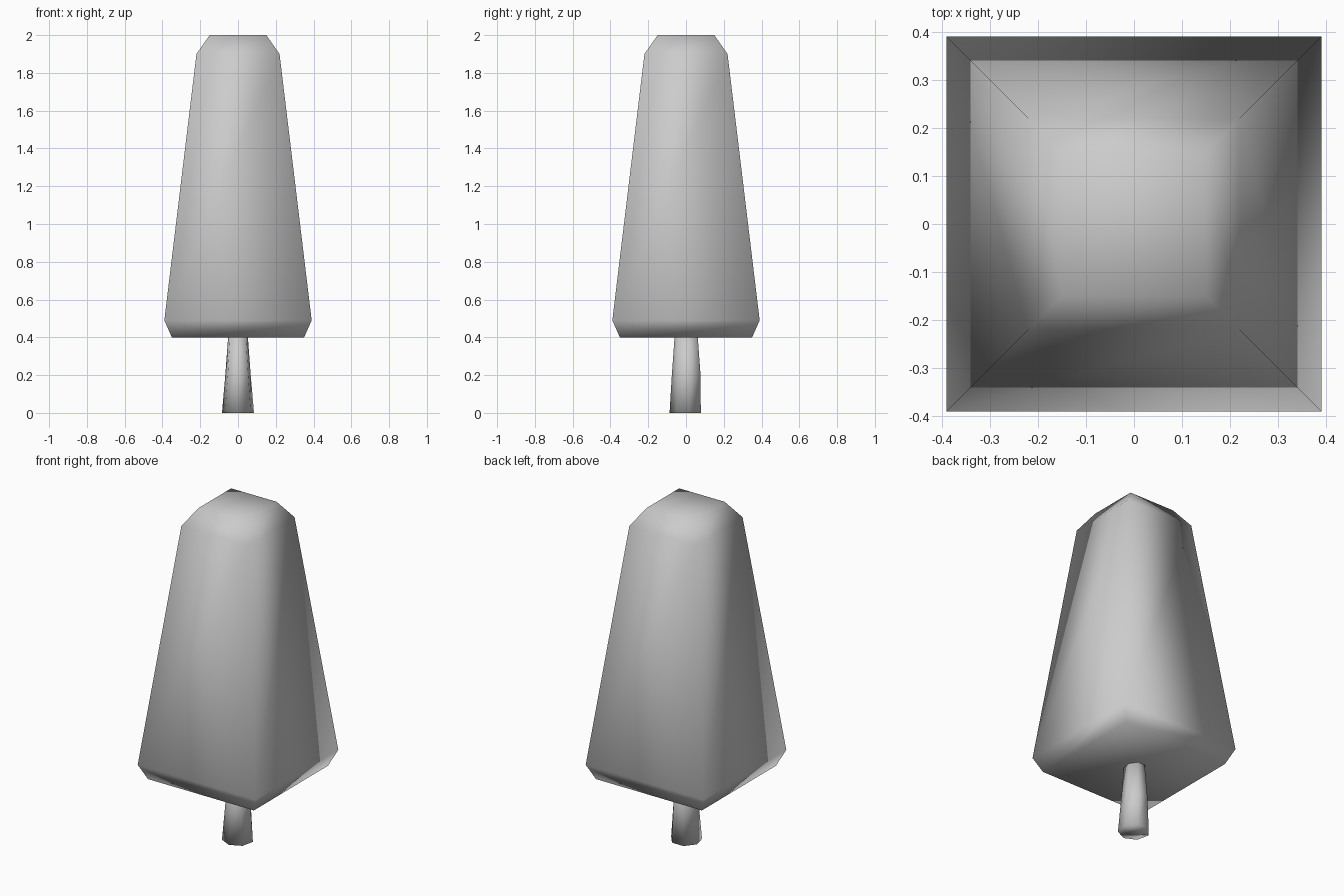
import bpy, bmesh, math

if "Cube" in bpy.data.objects:
    bpy.data.objects.remove(bpy.data.objects["Cube"])

def loft(name, rings):
    """Skin a closed solid through equal-length rings of points, smooth shaded."""
    bm = bmesh.new()
    loops = [[bm.verts.new(p) for p in ring] for ring in rings]
    n = len(loops[0])
    for a, b in zip(loops, loops[1:]):
        for i in range(n):
            j = (i + 1) % n
            bm.faces.new((a[i], a[j], b[j], b[i]))
    bm.faces.new(loops[0][::-1])
    bm.faces.new(loops[-1])
    bmesh.ops.recalc_face_normals(bm, faces=bm.faces)
    for f in bm.faces:
        f.smooth = True
    me = bpy.data.meshes.new(name)
    bm.to_mesh(me)
    bm.free()
    ob = bpy.data.objects.new(name, me)
    bpy.context.collection.objects.link(ob)
    return ob

def ring(sides, rx, ry, z, start, cy=0.0):
    angles = [start + 2 * math.pi * i / sides for i in range(sides)]
    return [(rx * math.cos(a), cy + ry * math.sin(a), z) for a in angles]

# Foliage: square tapered block with chamfered top and bottom (half width, z)
profile = [(0.35, 0.40), (0.39, 0.49), (0.22, 1.90), (0.15, 2.0)]
loft("foliage", [ring(4, h * math.sqrt(2), h * math.sqrt(2), z, math.pi / 4)
                 for h, z in profile])

# Trunk: seven-sided, flared toward the ground (rx, ry, z, y offset)
trunk = [(0.087, 0.087, 0.0, 0.0), (0.069, 0.080, 0.2, 0.005), (0.053, 0.064, 0.41, 0.004)]
loft("trunk", [ring(7, rx, ry, z, -math.pi / 2, cy) for rx, ry, z, cy in trunk])
